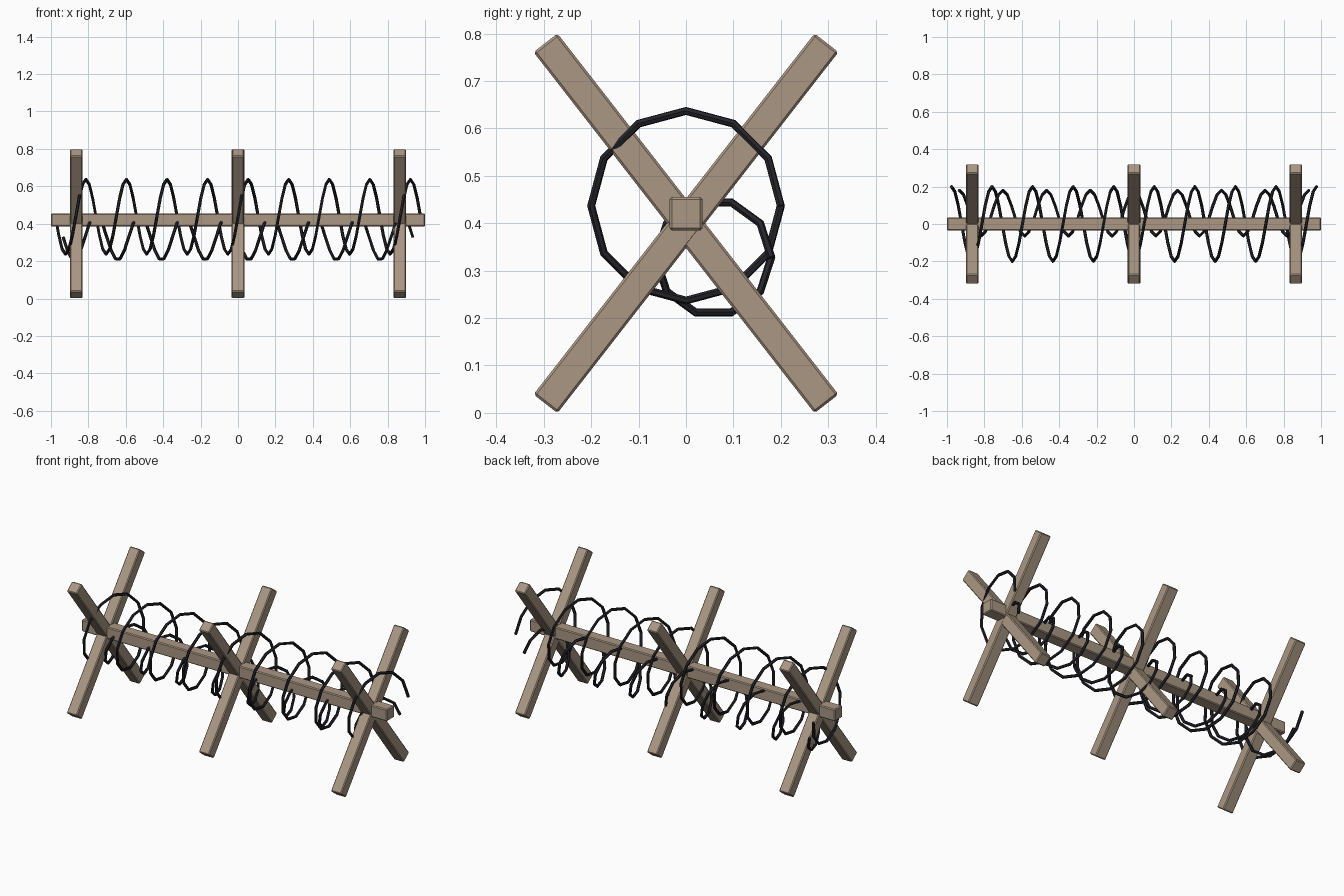
import bpy
from math import cos, sin, pi, radians

if "Cube" in bpy.data.objects:
    bpy.data.objects.remove(bpy.data.objects["Cube"], do_unlink=True)


def make_material(name, rgb):
    mat = bpy.data.materials.new(name)
    mat.use_nodes = True
    mat.diffuse_color = (*rgb, 1)
    mat.node_tree.nodes["Principled BSDF"].inputs["Base Color"].default_value = (*rgb, 1)
    return mat


wood = make_material("weathered wood", (0.40, 0.31, 0.23))
metal = make_material("dark wire", (0.018, 0.018, 0.024))


def timber(name, location, size, tilt=0):
    """Squared timber with slightly worn edges."""
    bpy.ops.mesh.primitive_cube_add(size=1, location=location)
    obj = bpy.context.object
    obj.name = name
    obj.scale = size
    bpy.ops.object.transform_apply(location=False, rotation=False, scale=True)
    obj.rotation_euler.x = tilt
    bevel = obj.modifiers.new("worn edges", "BEVEL")
    bevel.width = 0.005
    bevel.segments = 1
    obj.data.materials.append(wood)
    return obj


def wire_coil(name, centre, radius, half_length, turns, sides):
    """Faceted helix along x, starting and ending on the +y side."""
    curve = bpy.data.curves.new(name, "CURVE")
    curve.dimensions = "3D"
    curve.bevel_depth = 0.0085
    curve.bevel_resolution = 1
    curve.use_fill_caps = True
    spline = curve.splines.new("POLY")
    spline.use_smooth = False
    steps = turns * sides
    spline.points.add(steps)
    for i, point in enumerate(spline.points):
        angle = -2 * pi * i / sides
        x = half_length * (2 * i / steps - 1)
        point.co = (x, centre[0] + radius * cos(angle),
                    centre[1] + radius * sin(angle), 1)
    curve.materials.append(metal)
    obj = bpy.data.objects.new(name, curve)
    bpy.context.collection.objects.link(obj)
    return obj


# Long horizontal beam
timber("beam", (0, 0, 0.42), (2, 0.07, 0.07))

# Three crossed supports; the second plank is a hair thinner where they overlap
tilt = radians(52.1)
for label, x in (("right", -0.865), ("middle", 0), ("left", 0.865)):
    timber(label + "_cross_plank_a", (x, 0, 0.4), (0.067, 0.965, 0.064), tilt)
    timber(label + "_cross_plank_b", (x, 0, 0.4), (0.066, 0.965, 0.064), -tilt)

# Wire coils around and below the beam
wire_coil("large_wire_coil", (0, 0.437), 0.2, 0.976, 9, 12)
wire_coil("small_wire_coil", (0.058, 0.328), 0.122, 0.935, 8, 10)
